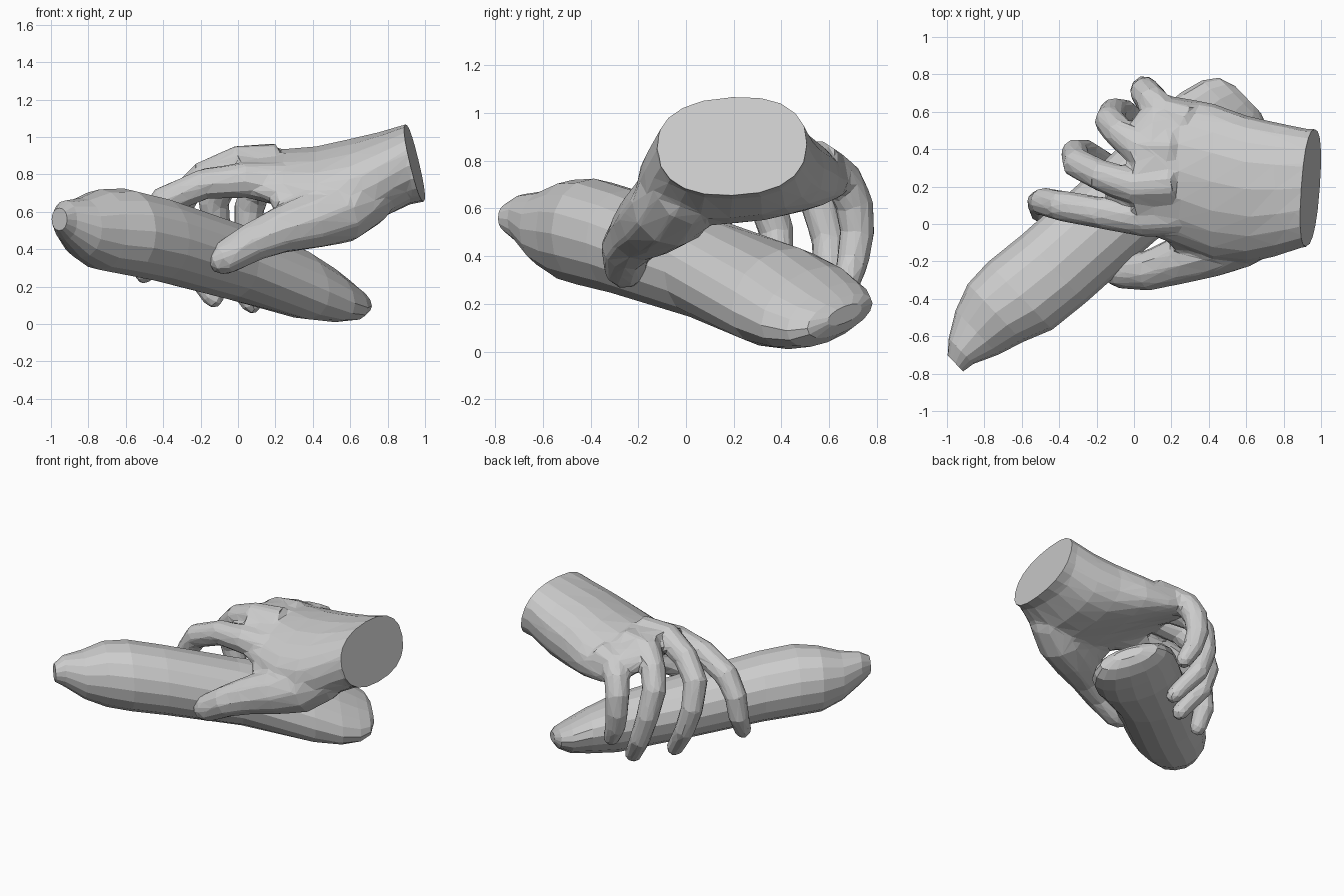
import bpy, bmesh, math
from mathutils import Vector

if "Cube" in bpy.data.objects:
    bpy.data.objects.remove(bpy.data.objects["Cube"])


def loft(bm, rings):
    """Skin a list of point rings and cap both ends."""
    vs = [[bm.verts.new(p) for p in r] for r in rings]
    n = len(vs[0])
    for a, b in zip(vs, vs[1:]):
        for i in range(n):
            j = (i + 1) % n
            bm.faces.new((a[i], a[j], b[j], b[i]))
    bm.faces.new(vs[0][::-1])
    bm.faces.new(vs[-1])


def make(name, bm):
    bmesh.ops.recalc_face_normals(bm, faces=bm.faces[:])
    me = bpy.data.meshes.new(name)
    bm.to_mesh(me)
    bm.free()
    ob = bpy.data.objects.new(name, me)
    bpy.context.collection.objects.link(ob)
    return ob


def tube(path, radii, sides=10):
    """Closed limb through the joints, with a rounded tip."""
    bm = bmesh.new()
    pts = [Vector(p) for p in path]
    rad = list(radii)
    d = (pts[-1] - pts[-2]).normalized()
    r = rad[-1]
    pts += [pts[-1] + d * r * 0.6, pts[-1] + d * r * 0.9]
    rad += [r * 0.75, r * 0.35]
    rings = []
    for i, p in enumerate(pts):
        t = (pts[min(i + 1, len(pts) - 1)] - pts[max(i - 1, 0)]).normalized()
        u = Vector((0.25, 1, 0.1))
        u = (u - t * u.dot(t)).normalized()
        v = t.cross(u)
        rings.append([p + rad[i] * (u * math.cos(a) + v * math.sin(a))
                      for a in (2 * math.pi * k / sides for k in range(sides))])
    loft(bm, rings)
    return bm


def power(c, e):
    return math.copysign(abs(c) ** e, c)


# Held loaf: x, y, z, half width, half height; the roll grows toward the far end
loaf = [(-.955, -.745, .56, .06, .06), (-.925, -.68, .555, .095, .105),
        (-.84, -.58, .515, .165, .16), (-.74, -.475, .505, .215, .215),
        (-.61, -.385, .495, .25, .23), (-.43, -.24, .455, .25, .225),
        (-.06, .09, .345, .25, .21), (.30, .39, .23, .275, .195),
        (.44, .51, .185, .27, .155), (.53, .595, .155, .24, .115),
        (.585, .645, .15, .19, .075), (.61, .665, .155, .10, .035)]
bm = bmesh.new()
rings = []
for x, y, z, w, h in loaf:
    ring = []
    roll = -.28 * w * min(1, max(0, (x + .15) / .6))
    for k in range(16):
        a = 2 * math.pi * k / 16
        c, s = power(math.cos(a), .9), math.sin(a)
        ring.append((x + .69 * w * c, y - .72 * w * c, z + h * s + roll * c))
    rings.append(ring)
loft(bm, rings)
make("held_loaf", bm)

# Arched palm and wrist: x, y, z, half y, upper half z, lower half z, arch
palm = [(1.12, .19, .89, .31, .205, .21, 0), (.92, .195, .86, .315, .215, .22, 0),
        (.75, .185, .81, .36, .215, .25, .03), (.60, .185, .79, .395, .20, .255, .06),
        (.42, .225, .785, .42, .165, .22, .08), (.24, .28, .80, .40, .135, .16, .10),
        (.10, .315, .83, .38, .11, .12, .11), (0, .27, .85, .30, .085, .09, .08)]
bm = bmesh.new()
rings = []
for x, y, z, w, up, low, arch in palm:
    ring = []
    tilt = .04 * math.exp(-((x - .55) / .25) ** 2)  # thumb side sits lower
    for k in range(20):
        a = 2 * math.pi * k / 20
        c, s = power(math.cos(a), .85), power(math.sin(a), .85)
        ring.append((x, y + w * c, z + (up if s > 0 else low) * s - arch * c * c + tilt * c))
    rings.append(ring)
loft(bm, rings)
parts = [make("palm", bm)]

# Curled fingers: joints from knuckle to tip, sharing one taper
taper = [.12, .098, .085, .083, .076, .07, .058]
fingers = {
    "index_finger": [(.22, .05, .75), (.04, .03, .77), (-.18, .06, .75), (-.40, .10, .655),
                     (-.485, .12, .53), (-.505, .115, .39), (-.50, .06, .27)],
    "middle_finger": [(.20, .22, .85), (0, .20, .86), (-.18, .26, .79), (-.305, .325, .67),
                      (-.315, .38, .50), (-.26, .385, .33), (-.13, .315, .14)],
    "ring_finger": [(.20, .40, .83), (.02, .40, .83), (-.08, .49, .76), (-.13, .55, .65),
                    (-.11, .60, .47), (-.05, .60, .29), (.075, .50, .11)],
    "little_finger": [(.28, .54, .77), (.15, .59, .76), (.09, .665, .71), (.06, .705, .62),
                      (.055, .718, .50), (.08, .70, .38), (.13, .67, .28)],
}
parts += [make(n, tube(p, taper)) for n, p in fingers.items()]

# Thumb and the web of skin beside it
parts.append(make("thumb", tube(
    [(.80, .10, .76), (.68, 0, .69), (.55, -.07, .60), (.38, -.14, .55),
     (.22, -.20, .50), (.07, -.25, .435), (-.075, -.255, .35)],
    [.11, .175, .175, .155, .127, .108, .093])))
parts.append(make("thumb_web", tube(
    [(.50, -.02, .66), (.32, -.05, .66), (.25, -.07, .65)], [.15, .11, .077])))

# Merge the hand into one continuous skin, then facet it
bpy.ops.object.select_all(action='DESELECT')
for ob in parts:
    ob.select_set(True)
hand = parts[0]
bpy.context.view_layer.objects.active = hand
bpy.ops.object.join()
hand.name = "hand"
m = hand.modifiers.new("skin", 'REMESH')
m.mode = 'VOXEL'
m.voxel_size = .016
m = hand.modifiers.new("blend", 'SMOOTH')
m.iterations = 6
m = hand.modifiers.new("facet", 'DECIMATE')
m.ratio = .04
dg = bpy.context.evaluated_depsgraph_get()
me = bpy.data.meshes.new_from_object(hand.evaluated_get(dg))
hand.modifiers.clear()

# Flat slanted cut across the wrist
bm = bmesh.new()
bm.from_mesh(me)
bmesh.ops.bisect_plane(bm, geom=bm.verts[:] + bm.edges[:] + bm.faces[:],
                       plane_co=Vector((.93, .2, .92)), plane_no=Vector((1, -.08, .24)),
                       clear_outer=True)
bmesh.ops.holes_fill(bm, edges=[e for e in bm.edges if e.is_boundary], sides=0)
for f in bm.faces:
    f.smooth = False
bm.to_mesh(me)
bm.free()
hand.data = me
me.name = "hand"
